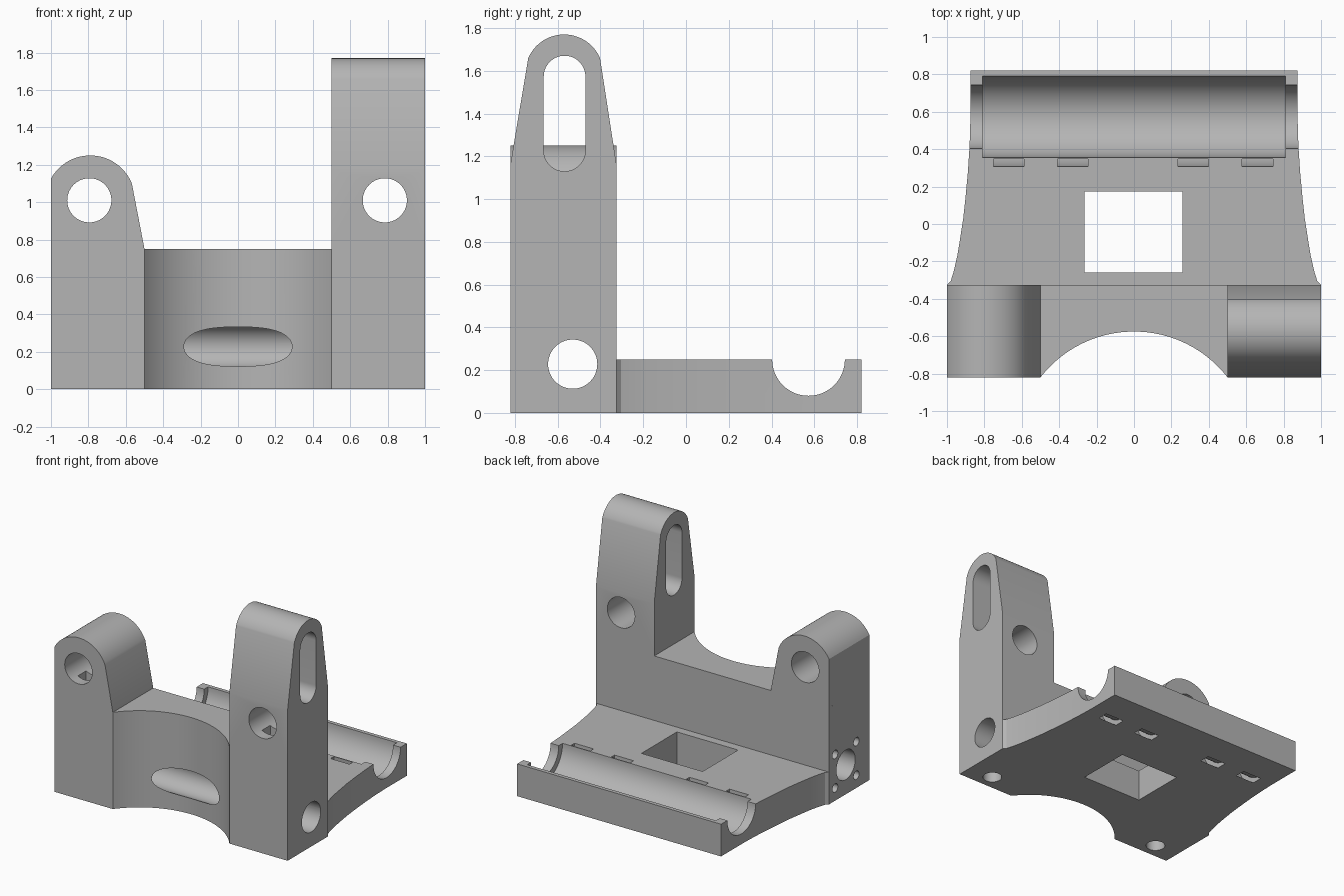
import bpy, bmesh
from math import sin, cos, radians, sqrt
from mathutils import Vector

if "Cube" in bpy.data.objects:
    bpy.data.objects.remove(bpy.data.objects["Cube"])

grey = bpy.data.materials.new("plain_grey")
grey.use_nodes = True
COLOUR = (0.46, 0.46, 0.46, 1)
grey.diffuse_color = COLOUR
grey.node_tree.nodes["Principled BSDF"].inputs["Base Color"].default_value = COLOUR

PLACE = {"x": lambda u, v, w: (w, u, v),
         "y": lambda u, v, w: (u, w, v),
         "z": lambda u, v, w: (u, v, w)}


def arc(u, v, r, start, end, steps=32):
    angles = [radians(start + (end - start) * i / steps) for i in range(steps + 1)]
    return [(u + r * cos(a), v + r * sin(a)) for a in angles]


def circle(u, v, r, steps=64):
    return arc(u, v, r, 0, 360, steps)[:-1]


def rect(u0, u1, v0, v1):
    return [(u0, v0), (u1, v0), (u1, v1), (u0, v1)]


def prism(name, axis, points, low, high):
    """Extrude a flat outline along an axis."""
    bm = bmesh.new()
    place = PLACE[axis]
    face = bm.faces.new([bm.verts.new(place(u, v, low)) for u, v in points])
    out = bmesh.ops.extrude_face_region(bm, geom=[face])
    shift = Vector(place(0, 0, high - low))
    bmesh.ops.translate(bm, vec=shift,
                        verts=[g for g in out["geom"] if isinstance(g, bmesh.types.BMVert)])
    bmesh.ops.recalc_face_normals(bm, faces=bm.faces)
    mesh = bpy.data.meshes.new(name)
    bm.to_mesh(mesh)
    bm.free()
    mesh.materials.append(grey)
    obj = bpy.data.objects.new(name, mesh)
    bpy.context.collection.objects.link(obj)
    return obj


def combine(target, other, operation):
    """Apply a boolean and discard the helper."""
    mod = target.modifiers.new("combine", "BOOLEAN")
    mod.operation, mod.solver, mod.object = operation, "EXACT", other
    bpy.context.view_layer.objects.active = target
    bpy.ops.object.modifier_apply(modifier=mod.name)
    bpy.data.objects.remove(other)


def cut(axis, points, low, high):
    combine(bracket, prism("cutter", axis, points, low, high), "DIFFERENCE")


FRONT, BACK = -0.82, -0.325

# Front block with a concave front
arch_r = 0.6327
arch = arc(0, -0.575 - arch_r, arch_r, 142.2, 37.8, 48)
arch[0], arch[-1] = (-0.5, FRONT), (0.5, FRONT)
bracket = prism("bracket", "z",
                [(-1, FRONT)] + arch + [(1, FRONT), (1, BACK), (-1, BACK)], 0, 0.75)

# Low ear, rounded across the width
ear = [(-1, 0.6), (-0.5, 0.6), (-0.5, 0.75)] + arc(-0.79, 1.01, 0.24, 22, 151) 
combine(bracket, prism("low_ear", "y", ear, FRONT, BACK), "UNION")

# Tall post, tapering to a rounded top
post = [(FRONT, 0.6), (BACK, 0.6), (BACK, 1.16)] + arc(-0.57, 1.5875, 0.1825, 23, 157) + [(FRONT, 1.17)]
combine(bracket, prism("tall_post", "x", post, 0.5, 1), "UNION")

# Rear plate with flared sides
flare = [(1, -0.4), (1, BACK), (0.98, -0.305), (0.963, -0.25), (0.945, -0.17), (0.93, -0.08),
         (0.913, 0.03), (0.9, 0.15), (0.888, 0.28), (0.879, 0.42), (0.875, 0.55), (0.875, 0.82)]
outline = flare + [(-x, y) for x, y in reversed(flare)]
combine(bracket, prism("rear_plate", "z", outline, 0, 0.25), "UNION")

# Roller channel: narrow at the ends, wider in the middle
RY, RZ = 0.573, 0.25
cut("x", circle(RY, RZ, 0.17), -1.1, 1.1)
cut("x", circle(RY, RZ, 0.217), -0.81, 0.81)

# Curved strap slots that wrap under the channel
strap = arc(RY, RZ, 0.266, 180, 268, 24) + arc(RY, RZ, 0.225, 268, 180, 24)
strap = [(RY - 0.225, RZ + 0.05), (RY - 0.266, RZ + 0.05)] + strap
for x in (-0.67, -0.327, 0.317, 0.66):
    cut("x", strap, x - 0.082, x + 0.082)

# Rectangular window in the plate
cut("z", rect(-0.265, 0.26, -0.26, 0.175), -0.1, 0.4)

# Cross bore with four small screw holes on the low side
cut("x", circle(-0.53, 0.228, 0.115), -1.1, 1.1)
for dy in (-0.13, 0.13):
    for dz in (-0.13, 0.13):
        cut("x", circle(-0.53 + dy, 0.228 + dz, 0.033, 24), -1.1, -0.85)

# Slot through the tall post
slot = arc(-0.568, 1.573, 0.0975, 0, 180) + arc(-0.568, 1.2275, 0.0975, 180, 360)
cut("x", slot, 0.4, 1.1)

# Upper bores, nut pockets beneath them, and screw holes from below
for x in (-0.795, 0.785):
    cut("y", circle(x, 1.01, 0.118), -0.9, -0.2)
    cut("z", rect(x - 0.06, x + 0.06, -0.74, -0.64), 0.82, 1.0)
    cut("z", circle(x, -0.7, 0.07, 32), -0.1, 0.25)

# Smooth curves, sharp edges
bpy.ops.object.select_all(action="DESELECT")
bracket.select_set(True)
bpy.context.view_layer.objects.active = bracket
bpy.ops.object.shade_smooth_by_angle(angle=radians(25))
